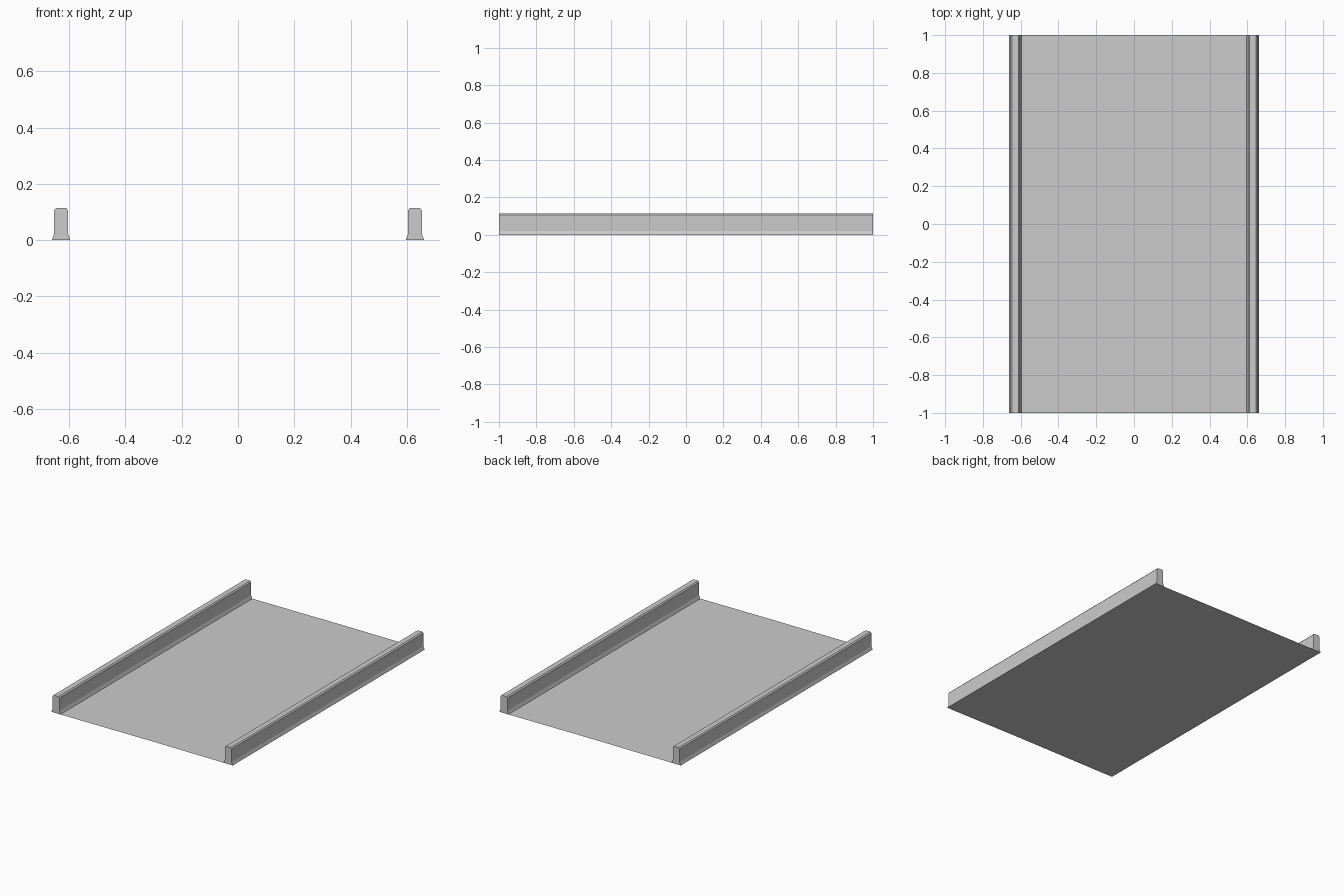
import bpy
import bmesh

default = bpy.data.objects.get("Cube")
if default:
    bpy.data.objects.remove(default, do_unlink=True)

LENGTH = 2.0
CURB_X = 0.629  # centre line of each curb

# Plain grey for the whole piece
grey = bpy.data.materials.new("light grey")
grey.use_nodes = True
grey.diffuse_color = (0.6, 0.6, 0.6, 1)
grey.node_tree.nodes["Principled BSDF"].inputs["Base Color"].default_value = (0.6, 0.6, 0.6, 1)


def extrude_along_y(name, profile, closed):
    """Sweep an x-z profile along the full length, capping closed profiles."""
    bm = bmesh.new()
    front = [bm.verts.new((x, -LENGTH / 2, z)) for x, z in profile]
    back = [bm.verts.new((x, LENGTH / 2, z)) for x, z in profile]
    count = len(profile)
    for i in range(count if closed else count - 1):
        j = (i + 1) % count
        bm.faces.new((front[i], front[j], back[j], back[i]))
    if closed:
        bm.faces.new(front)
        bm.faces.new(back[::-1])
        bmesh.ops.recalc_face_normals(bm, faces=bm.faces)
    mesh = bpy.data.meshes.new(name)
    bm.to_mesh(mesh)
    bm.free()
    mesh.materials.append(grey)
    obj = bpy.data.objects.new(name, mesh)
    bpy.context.collection.objects.link(obj)
    return obj


# Thin deck sheet with a barely raised seam off centre
extrude_along_y("deck", [(-0.596, 0), (0.075, 0.002), (0.596, 0)], False)

# Curb section: flared foot, upright sides, chamfered top
half = [(0.033, 0), (0.025, 0.021), (0.025, 0.106), (0.018, 0.114)]
section = half + [(-x, z) for x, z in reversed(half)]
for side, sign in (("left", 1), ("right", -1)):
    extrude_along_y(side + "_curb", [(x + sign * CURB_X, z) for x, z in section], True)
